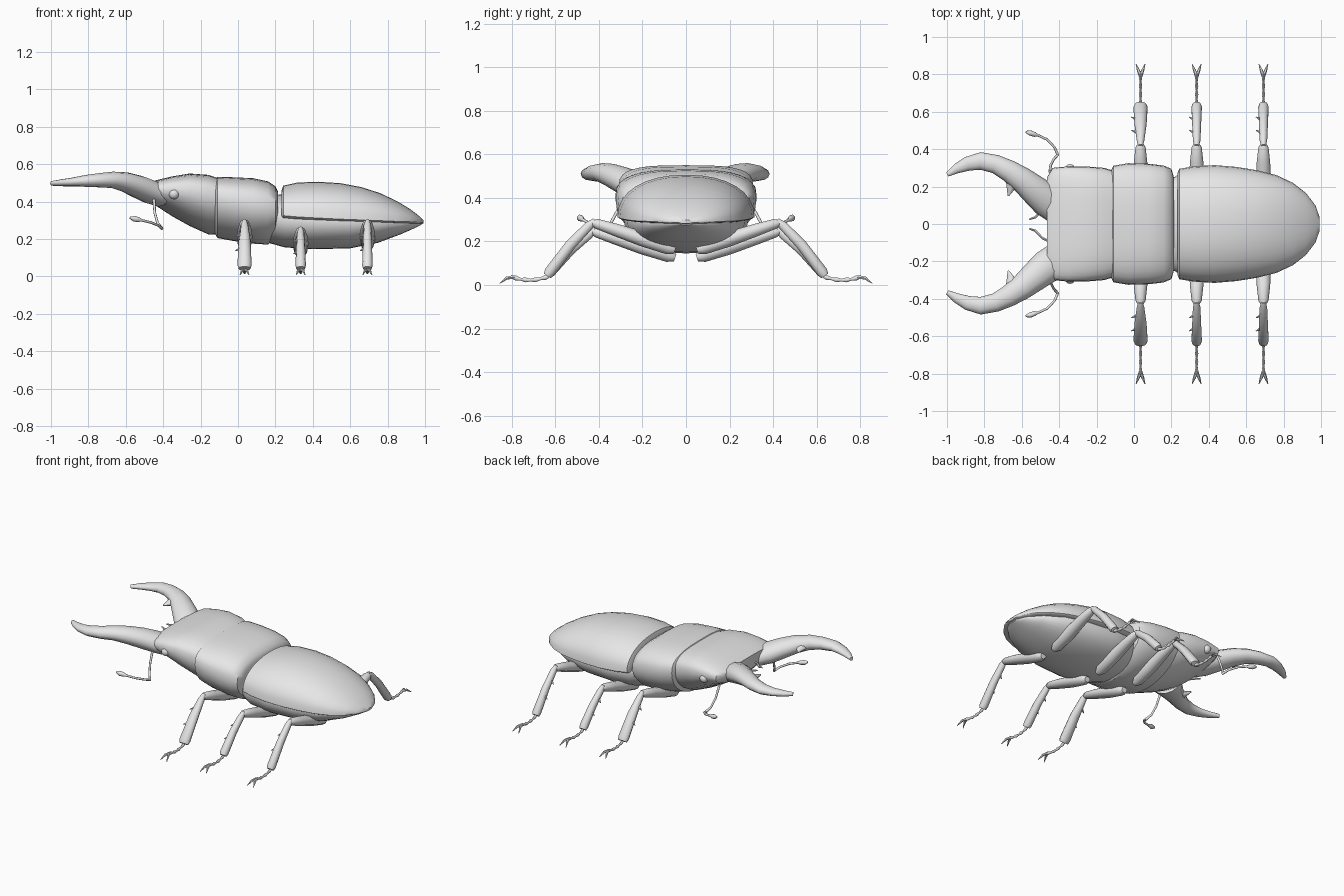
import bpy, bmesh, math
from mathutils import Vector

shell = bpy.data.materials.new("shell_grey")
shell.diffuse_color = (0.8, 0.8, 0.8, 1)


def rings_to_object(name, rings, angle=40):
    """Skin a list of equal point rings, cap both ends, shade smooth."""
    bm = bmesh.new()
    loops = [[bm.verts.new(p) for p in ring] for ring in rings]
    n = len(loops[0])
    for a, b in zip(loops, loops[1:]):
        for i in range(n):
            j = (i + 1) % n
            bm.faces.new((a[i], a[j], b[j], b[i]))
    bm.faces.new(loops[0])
    bm.faces.new(loops[-1])
    bmesh.ops.recalc_face_normals(bm, faces=bm.faces)
    me = bpy.data.meshes.new(name)
    bm.to_mesh(me)
    bm.free()
    me.materials.append(shell)
    ob = bpy.data.objects.new(name, me)
    bpy.context.collection.objects.link(ob)
    bpy.ops.object.select_all(action='DESELECT')
    ob.select_set(True)
    bpy.context.view_layer.objects.active = ob
    bpy.ops.object.shade_smooth_by_angle(angle=math.radians(angle))
    return ob


def power(v, p):
    return math.copysign(abs(v) ** (2 / p), v)


def body(name, sections, p_top, p_bot, n=32):
    """Loft along x; each section is x, half width, top, widest height, bottom."""
    rings = []
    for x, w, top, edge, bot in sections:
        ring = []
        for i in range(n):
            t = 2 * math.pi * i / n
            c, s = math.cos(t), math.sin(t)
            p = p_top if s >= 0 else p_bot
            h = top - edge if s >= 0 else edge - bot
            ring.append((x, w * power(c, p), edge + h * power(s, p)))
        rings.append(ring)
    return rings_to_object(name, rings)


def limb(name, path, side, n=10, mirror=1, y0=0.0):
    """Tube through (x, y, z, radius along side, other radius)."""
    pts = [Vector(p[:3]) for p in path]
    side = Vector(side)
    rings = []
    for i, p in enumerate(pts):
        tan = pts[min(i + 1, len(pts) - 1)] - pts[max(i - 1, 0)]
        other = tan.cross(side).normalized()
        s = other.cross(tan).normalized()
        ring = []
        for k in range(n):
            t = 2 * math.pi * k / n
            q = p + s * math.cos(t) * path[i][3] + other * math.sin(t) * path[i][4]
            ring.append((q.x, y0 + mirror * q.y, q.z))
        rings.append(ring)
    return rings_to_object(name, rings, 50)


# Body segments
body("head", [
    (-0.465, 0.25, 0.50, 0.46, 0.41), (-0.435, 0.30, 0.515, 0.46, 0.375),
    (-0.35, 0.308, 0.535, 0.46, 0.32), (-0.26, 0.308, 0.55, 0.45, 0.27),
    (-0.16, 0.30, 0.543, 0.43, 0.225), (-0.06, 0.27, 0.51, 0.40, 0.22)], 3.2, 1.9)
body("pronotum", [
    (-0.125, 0.28, 0.515, 0.42, 0.23), (-0.11, 0.312, 0.532, 0.42, 0.205),
    (-0.03, 0.325, 0.53, 0.40, 0.19), (0.08, 0.322, 0.525, 0.38, 0.175),
    (0.16, 0.312, 0.508, 0.37, 0.17), (0.2, 0.295, 0.482, 0.36, 0.20),
    (0.213, 0.25, 0.455, 0.36, 0.25)], 2.8, 2.0)
body("abdomen", [
    (0.16, 0.22, 0.43, 0.32, 0.18), (0.25, 0.27, 0.44, 0.31, 0.155),
    (0.40, 0.285, 0.40, 0.30, 0.145), (0.60, 0.27, 0.38, 0.295, 0.15),
    (0.75, 0.235, 0.35, 0.29, 0.18), (0.87, 0.17, 0.33, 0.285, 0.225),
    (0.95, 0.09, 0.31, 0.285, 0.26), (0.98, 0.03, 0.295, 0.285, 0.275)], 2, 2.2)
body("wing_case", [
    (0.232, 0.27, 0.455, 0.33, 0.31), (0.242, 0.295, 0.485, 0.325, 0.295),
    (0.32, 0.308, 0.502, 0.318, 0.29), (0.43, 0.315, 0.506, 0.312, 0.288),
    (0.55, 0.305, 0.498, 0.306, 0.285), (0.66, 0.287, 0.477, 0.302, 0.282),
    (0.76, 0.262, 0.445, 0.298, 0.28), (0.85, 0.22, 0.402, 0.294, 0.28),
    (0.92, 0.165, 0.36, 0.292, 0.28), (0.97, 0.10, 0.322, 0.29, 0.28),
    (0.993, 0.035, 0.298, 0.289, 0.282)], 2.2, 2)

# Leg layout: x, hip height, knee height, tibia end half width
LEGS = {"front": (0.035, 0.17, 0.285, 0.038),
        "middle": (0.335, 0.135, 0.245, 0.028),
        "rear": (0.692, 0.17, 0.285, 0.028)}
X, Z = (1, 0, 0), (0, 0, 1)

for m, tag in ((1, "left"), (-1, "right")):
    # Jaws, set slightly off the centre line
    limb("mandible_" + tag, [
        (-0.41, 0.14, 0.43, 0.06, 0.09), (-0.47, 0.18, 0.452, 0.064, 0.09),
        (-0.53, 0.23, 0.478, 0.062, 0.08), (-0.60, 0.288, 0.503, 0.054, 0.068),
        (-0.67, 0.335, 0.516, 0.044, 0.058), (-0.74, 0.37, 0.514, 0.038, 0.05),
        (-0.82, 0.387, 0.51, 0.031, 0.047), (-0.89, 0.372, 0.504, 0.023, 0.038),
        (-0.95, 0.345, 0.50, 0.018, 0.026), (-0.998, 0.315, 0.497, 0.012, 0.012)],
        Z, 12, m, -0.05)
    limb("mandible_tooth_" + tag, [
        (-0.645, 0.30, 0.505, 0.03, 0.045), (-0.658, 0.245, 0.50, 0.018, 0.024),
        (-0.672, 0.20, 0.498, 0.004, 0.004)], Z, 8, m, -0.05)

    # Feelers with an elbow and a club
    limb("antenna_" + tag, [
        (-0.45, 0.28, 0.42, 0.008, 0.008), (-0.445, 0.315, 0.34, 0.007, 0.007),
        (-0.43, 0.345, 0.285, 0.007, 0.007), (-0.408, 0.37, 0.257, 0.009, 0.009),
        (-0.425, 0.41, 0.272, 0.007, 0.007), (-0.465, 0.452, 0.288, 0.007, 0.007),
        (-0.515, 0.475, 0.30, 0.007, 0.007), (-0.53, 0.478, 0.303, 0.013, 0.013),
        (-0.555, 0.487, 0.308, 0.016, 0.015), (-0.578, 0.492, 0.314, 0.006, 0.006)],
        (0.3, 0.2, 0.93), 8, m)
    limb("mouth_feeler_" + tag, [
        (-0.44, 0.10, 0.43, 0.008, 0.008), (-0.49, 0.075, 0.44, 0.007, 0.007),
        (-0.53, 0.035, 0.445, 0.008, 0.008), (-0.56, 0.025, 0.45, 0.004, 0.004)],
        Z, 6, m)

    # Eye
    bpy.ops.mesh.primitive_uv_sphere_add(segments=16, ring_count=10, radius=0.028,
                                         location=(-0.342, m * 0.292, 0.44))
    eye = bpy.context.object
    eye.name = "eye_" + tag
    eye.data.materials.append(shell)
    bpy.ops.object.shade_smooth()

    for leg, (x, hip, knee, w) in LEGS.items():
        name = leg + "_%s_" + tag
        dz = knee - hip
        limb(name % "femur", [
            (x, 0.05, hip - 0.01, 0.02, 0.018), (x, 0.08, hip, 0.036, 0.032),
            (x, 0.20, hip + dz * 0.36, 0.042, 0.036),
            (x, 0.33, hip + dz * 0.74, 0.036, 0.03),
            (x, 0.41, knee - 0.004, 0.027, 0.024),
            (x, 0.432, knee, 0.014, 0.014)], X, 10, m)
        limb(name % "tibia", [
            (x, 0.418, knee + 0.012, 0.012, 0.012),
            (x, 0.445, knee - 0.012, 0.02, 0.022),
            (x, 0.53, knee * 0.53 + 0.034, w * 0.85, 0.026),
            (x, 0.625, 0.06, w, 0.027), (x, 0.638, 0.042, w * 0.85, 0.02)], X, 10, m)
        # Small spines on the shin
        for y, f in ((0.49, 0.74), (0.56, 0.42)):
            z = 0.05 + (knee - 0.05) * f
            limb(name % "spine", [(x - w * 0.6, y, z, 0.009, 0.009),
                                  (x - w - 0.012, y + 0.012, z - 0.012, 0.002, 0.002)],
                 Z, 6, m)
        # Segmented foot: bead radii alternate along the path
        foot = []
        for i in range(9):
            t = i / 8
            r = 0.011 if i % 2 else 0.006
            foot.append((x, 0.625 + 0.18 * t,
                         0.042 - 0.075 * t * (1 - t) - 0.002 * t, 0.8 * r, r))
        limb(name % "foot", foot, X, 8, m)
        for k in (-1, 1):
            limb(name % "claw", [
                (x, 0.79, 0.036, 0.01, 0.008), (x + k * 0.012, 0.822, 0.032, 0.008, 0.008),
                (x + k * 0.024, 0.855, 0.008, 0.002, 0.002)], X, 6, m)
